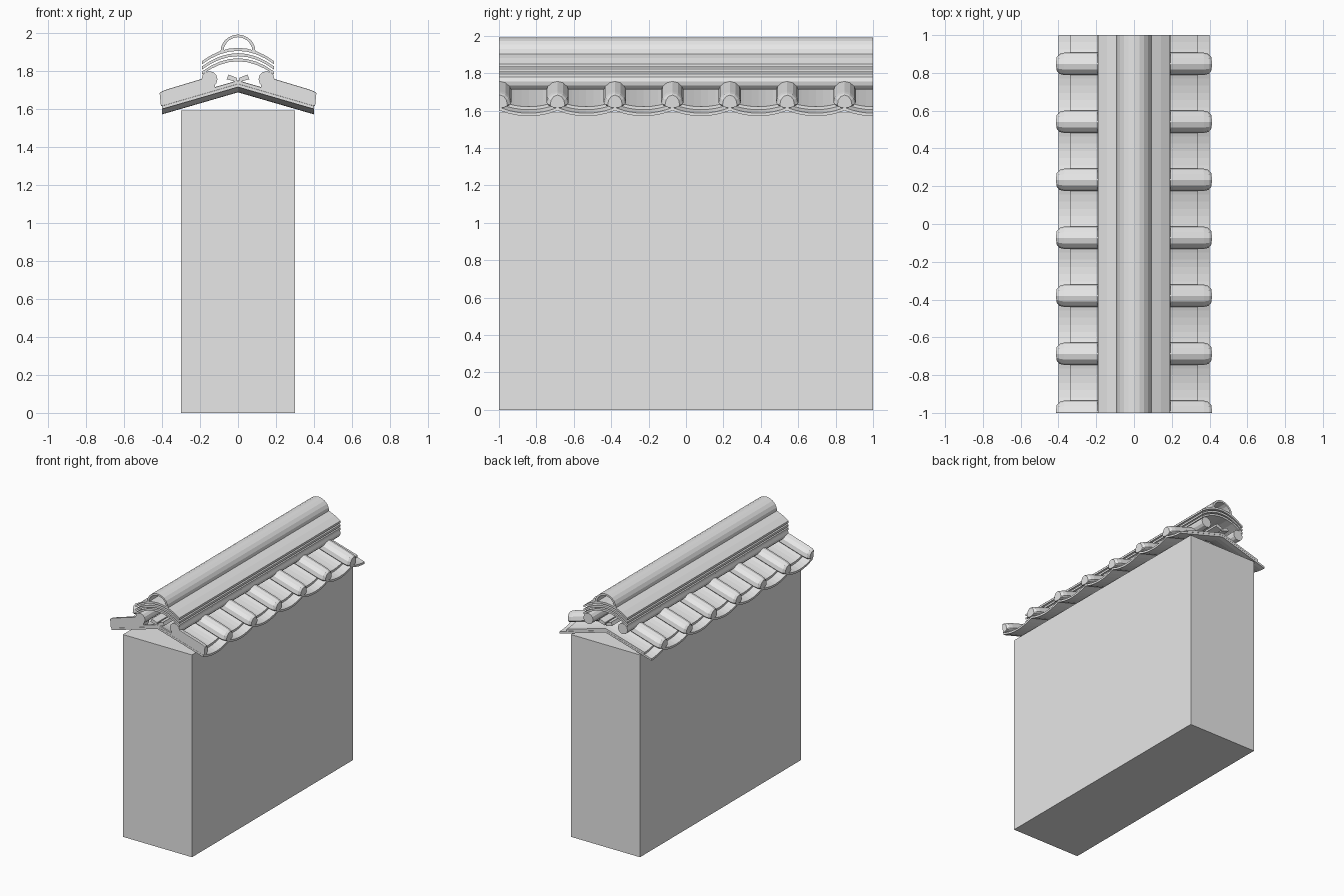
import bpy, bmesh, math

cube = bpy.data.objects.get("Cube")
if cube:
    bpy.data.objects.remove(cube, do_unlink=True)

grey = bpy.data.materials.new("stone_grey")
grey.use_nodes = True
grey.diffuse_color = (0.8, 0.8, 0.8, 1)
grey.node_tree.nodes["Principled BSDF"].inputs["Base Color"].default_value = (0.8, 0.8, 0.8, 1)

PITCH = 0.307      # spacing of the tile rows
FIRST = -0.994     # first cover tile
SLOPE = 0.29


def loft(name, rings):
    """Join matching closed rings into a capped solid, trimmed to the wall ends."""
    bm = bmesh.new()
    loops = [[bm.verts.new(p) for p in ring] for ring in rings]
    n = len(loops[0])
    for a, b in zip(loops, loops[1:]):
        for i in range(n):
            j = (i + 1) % n
            bm.faces.new((a[i], a[j], b[j], b[i]))
    bm.faces.new(loops[0])
    bm.faces.new(loops[-1])
    if min(v.co.y for v in bm.verts) < -1.001:
        cut = bmesh.ops.bisect_plane(bm, geom=bm.verts[:] + bm.edges[:] + bm.faces[:],
                                     plane_co=(0, -1, 0), plane_no=(0, -1, 0), clear_outer=True)
        edges = [e for e in cut["geom_cut"] if isinstance(e, bmesh.types.BMEdge)]
        bmesh.ops.holes_fill(bm, edges=edges, sides=0)
    bmesh.ops.recalc_face_normals(bm, faces=bm.faces)
    mesh = bpy.data.meshes.new(name)
    bm.to_mesh(mesh)
    bm.free()
    mesh.materials.append(grey)
    ob = bpy.data.objects.new(name, mesh)
    bpy.context.collection.objects.link(ob)
    return ob


def along(name, profile):
    """Run an (x, z) profile the full length of the wall."""
    return loft(name, [[(x, y, z) for x, z in profile] for y in (-1, 1)])


def shell(name, outer, inner):
    return along(name, outer + inner[::-1])


# Wall
along("wall", [(-0.3, 0), (0.3, 0), (0.3, 1.59), (-0.3, 1.59)])


# Sagging pan tiles, two overlapping layers on each slope
def sag(y):
    t = ((y - FIRST) / PITCH) % 1
    return 0.03 * (2 * t - 1) ** 2


steps = 8
ys = [-1] + [FIRST + PITCH * i / steps for i in range(200)
             if FIRST + PITCH * i / steps < 0.999] + [1]


def pan_ring(x, side, base, thick):
    z = base + SLOPE * (0.4 - abs(x))
    top = [(side * x, y, z + thick + sag(y)) for y in ys]
    low = [(side * x, y, z + sag(y)) for y in ys]
    return top + low[::-1]


for side, label in ((1, "left"), (-1, "right")):
    for layer, eave, base in (("lower", 0.4, 1.57), ("upper", 0.34, 1.587)):
        loft(f"{label}_{layer}_pan_tiles",
             [pan_ring(x, side, base, 0.016) for x in (0, eave)])

    # Rounded cover tiles over the joints
    for k in range(7):
        yc = FIRST + PITCH * k
        rings = []
        for x, wide, tall in ((0.12, 1, 1), (0.365, 1, 1), (0.392, 0.9, 0.97), (0.407, 0.65, 0.88)):
            zc = 1.632 + 0.3 * (0.4 - x)
            ring = []
            for i in range(12):
                a = math.tau * i / 12
                rise = 0.06 if math.sin(a) > 0 else 0.018
                dz = rise * math.sin(a) * tall
                ring.append((side * (x + 0.1 * dz), yc + 0.06 * wide * math.cos(a), zc + dz))
            rings.append(ring)
        loft(f"{label}_cover_tile_{k + 1}", rings)

    # Round bedding roll under the ridge
    along(f"{label}_ridge_roll",
          [(side * 0.15 + 0.042 * math.cos(math.tau * i / 12),
            1.755 + 0.042 * math.sin(math.tau * i / 12)) for i in range(12)])

    # Small tilted strip beside the crest
    along(f"{label}_crest_strip",
          [(side * x, z) for x, z in ((0.005, 1.74), (0.06, 1.755), (0.05, 1.78), (0.005, 1.762))])

# Stacked arched ridge plates
for n, crown in enumerate((1.865, 1.892, 1.92)):
    xs = [-0.19 + 0.38 * i / 8 for i in range(9)]
    outer = [(x, crown - 0.07 * (x / 0.19) ** 2) for x in xs]
    shell(f"ridge_plate_{n + 1}", outer, [(x, z - 0.016) for x, z in outer])


# Hollow half-round ridge cap
def arch(rx, rz):
    angles = [math.pi * i / 10 for i in range(11)]
    return [(rx * math.cos(a), 1.9 + rz * math.sin(a)) for a in angles]


shell("ridge_cap", arch(0.092, 0.09), arch(0.076, 0.076))
